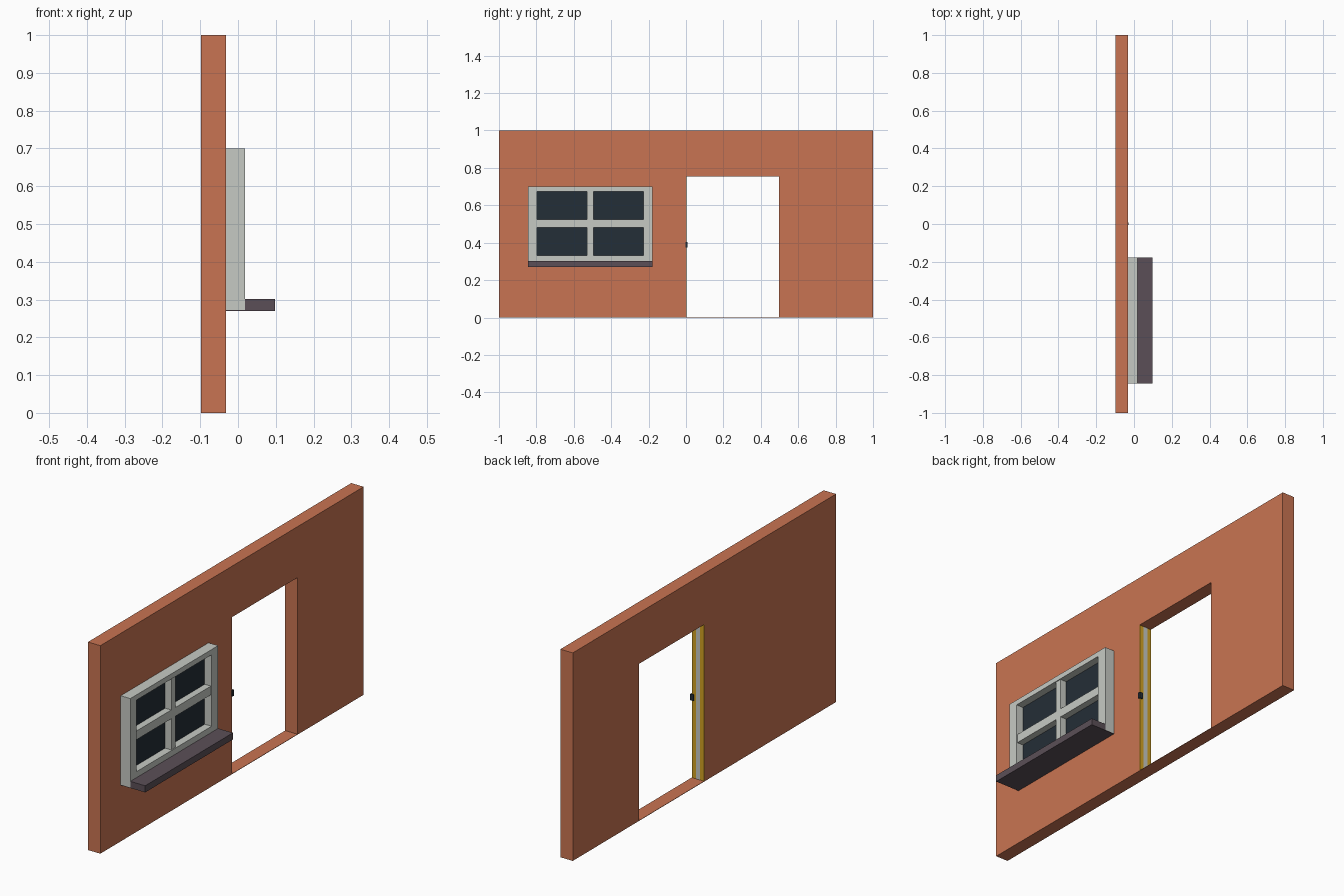
import bpy, bmesh

if "Cube" in bpy.data.objects:
    bpy.data.objects.remove(bpy.data.objects["Cube"])


def material(name, srgb):
    lin = [((c / 255 + 0.055) / 1.055) ** 2.4 for c in srgb]
    m = bpy.data.materials.new(name)
    m.diffuse_color = (*lin, 1)
    m.use_nodes = True
    m.node_tree.nodes["Principled BSDF"].inputs["Base Color"].default_value = m.diffuse_color
    return m


BRICK = material("terracotta", (201, 116, 82))
GREY = material("pale_grey", (198, 202, 196))
SILL = material("plum_grey", (91, 79, 87))
GLASS = material("dark_glass", (36, 46, 55))
YELLOW = material("mustard", (212, 163, 35))


def finish(bm, name, mat):
    bmesh.ops.recalc_face_normals(bm, faces=bm.faces)
    me = bpy.data.meshes.new(name)
    bm.to_mesh(me)
    bm.free()
    me.materials.append(mat)
    ob = bpy.data.objects.new(name, me)
    bpy.context.collection.objects.link(ob)
    return ob


def boxes(name, mat, *spans):
    """One object from boxes given as (x0, x1, y0, y1, z0, z1)."""
    bm = bmesh.new()
    for x0, x1, y0, y1, z0, z1 in spans:
        vs = bmesh.ops.create_cube(bm, size=1)["verts"]
        for v in vs:
            v.co = (x1 if v.co.x > 0 else x0,
                    y1 if v.co.y > 0 else y0,
                    z1 if v.co.z > 0 else z0)
    return finish(bm, name, mat)


BACK, FACE, FRAME, FRONT = -0.098, -0.032, 0.019, 0.098

# Wall: outline with the doorway, extruded through its thickness
bm = bmesh.new()
outline = [(-1, 0), (0, 0), (0, 0.755), (0.498, 0.755),
           (0.498, 0), (1, 0), (1, 1), (-1, 1)]
face = bm.faces.new([bm.verts.new((BACK, y, z)) for y, z in outline])
ext = bmesh.ops.extrude_face_region(bm, geom=[face])["geom"]
bmesh.ops.translate(bm, vec=(FACE - BACK, 0, 0),
                    verts=[g for g in ext if isinstance(g, bmesh.types.BMVert)])
finish(bm, "wall", BRICK)

# Thin threshold across the doorway
boxes("threshold", BRICK, (BACK, FACE, 0, 0.498, 0, 0.002))

# Door slid into the wall: only its edge shows, with a grey guide strip
boxes("sliding_door", YELLOW, (BACK + 0.0005, FACE - 0.0005, -0.45, 0.002, 0.002, 0.754))
boxes("door_edge_strip", GREY, (-0.076, -0.054, 0, 0.003, 0.002, 0.754))
boxes("door_handle", GLASS, (-0.045, -0.028, -0.004, 0.008, 0.375, 0.405))

# Window frame: stiles and rails
Y0, Y1, Z0, Z1 = -0.845, -0.178, 0.272, 0.70
IY0, IY1, IZ0, IZ1 = -0.797, -0.227, 0.331, 0.675
boxes("window_frame", GREY,
      (FACE, FRAME, Y0, IY0, Z0, Z1), (FACE, FRAME, IY1, Y1, Z0, Z1),
      (FACE, FRAME, IY0, IY1, IZ1, Z1), (FACE, FRAME, IY0, IY1, Z0, IZ0))

# Cross bars, a little behind the frame face
boxes("window_bars", GREY,
      (FACE, 0.015, -0.528, -0.495, IZ0, IZ1),
      (FACE, 0.0148, IY0, -0.528, 0.481, 0.523),
      (FACE, 0.0148, -0.495, IY1, 0.481, 0.523))

# Glass panes
boxes("window_glass", GLASS, (FACE, -0.018, IY0, IY1, IZ0, IZ1))

# Sill with its thin underside reaching the wall
boxes("window_sill", SILL,
      (FRAME, FRONT, Y0, Y1, 0.27, 0.302), (FACE, FRAME, Y0, Y1, 0.27, 0.272))
